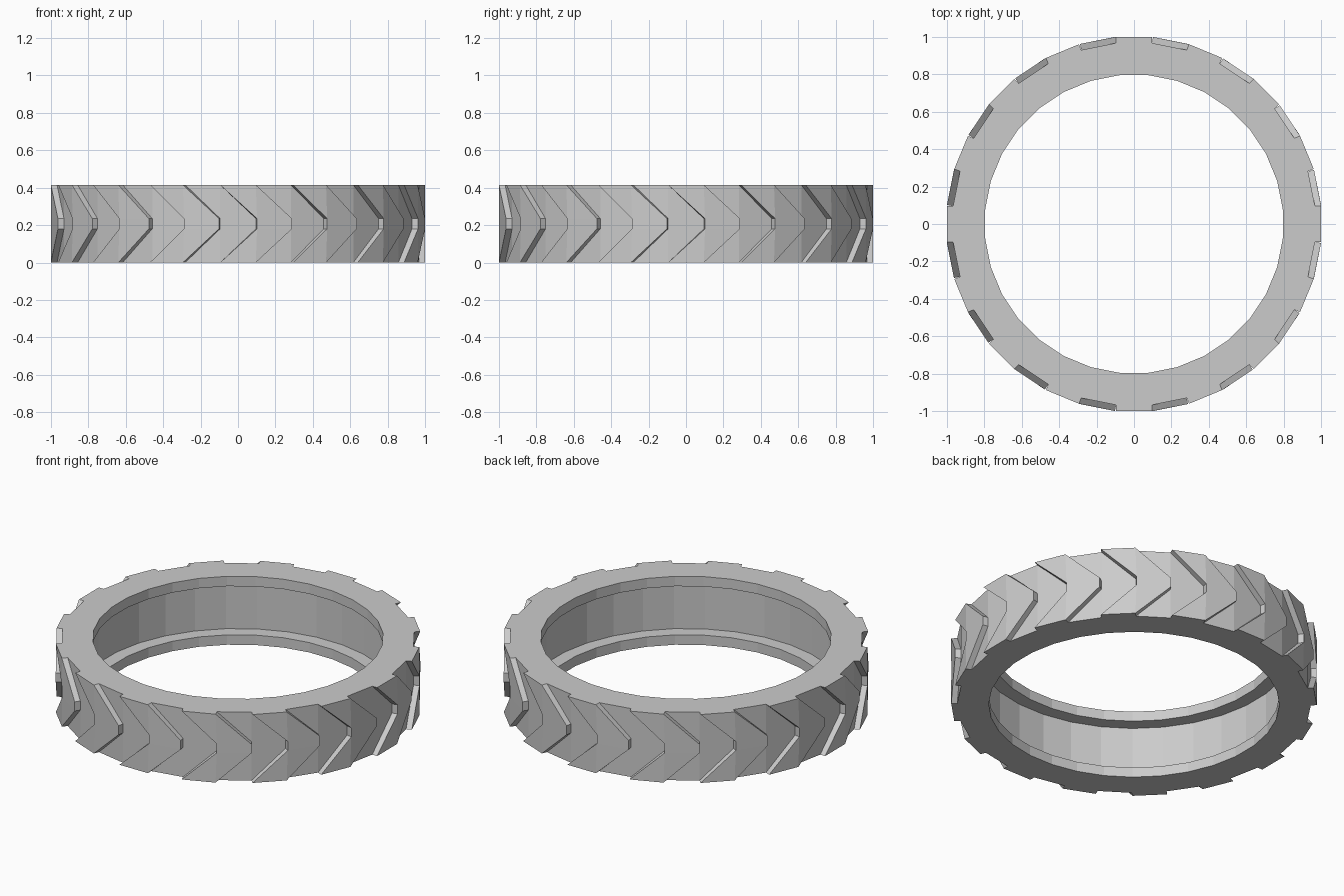
import bpy, bmesh, math
from mathutils import Vector

cube = bpy.data.objects.get("Cube")
if cube:
    bpy.data.objects.remove(cube, do_unlink=True)

SIDES = 32
STEP = 2 * math.pi / SIDES
HEIGHT = 0.415
DEPTH = 0.033          # tread block height
FLOOR = 1 - DEPTH      # distance of groove floor facets from the axis
LIP = 0.06


def corner(index, apothem, z):
    """Corner of a ring whose facets sit at the given distance from the axis."""
    a = (index - 0.5) * STEP
    r = apothem / math.cos(STEP / 2)
    return Vector((r * math.cos(a), r * math.sin(a), z))


def finish(bm, name, material):
    bmesh.ops.recalc_face_normals(bm, faces=bm.faces)
    mesh = bpy.data.meshes.new(name)
    bm.to_mesh(mesh)
    bm.free()
    mesh.materials.append(material)
    obj = bpy.data.objects.new(name, mesh)
    bpy.context.collection.objects.link(obj)
    return obj


rubber = bpy.data.materials.new("rubber grey")
rubber.use_nodes = True
color = (0.6, 0.6, 0.6, 1)
rubber.diffuse_color = color
rubber.node_tree.nodes["Principled BSDF"].inputs["Base Color"].default_value = color

# Tyre body: closed profile swept around the axis, with two inner lips
profile = [(FLOOR, 0), (FLOOR, HEIGHT), (0.795, HEIGHT), (0.795, HEIGHT - LIP),
           (0.875, HEIGHT - LIP), (0.875, LIP), (0.795, LIP), (0.795, 0)]
bm = bmesh.new()
rings = [[bm.verts.new(corner(i, r, z)) for r, z in profile] for i in range(SIDES)]
for i in range(SIDES):
    here, there = rings[i], rings[(i + 1) % SIDES]
    for j in range(len(profile)):
        k = (j + 1) % len(profile)
        bm.faces.new((here[j], there[j], there[k], here[k]))
finish(bm, "tyre_body", rubber)

# Tread blocks: chevrons one facet wide, stepping one facet round at the middle
rows = [(0, 0), (0.18, 1), (0.235, 1), (HEIGHT, 0)]
bm = bmesh.new()
for block in range(0, SIDES, 2):
    strips = []
    for z, shift in rows:
        i = block + shift
        out = Vector((math.cos(i * STEP), math.sin(i * STEP), 0)) * DEPTH
        low = [corner(i, FLOOR, z), corner(i + 1, FLOOR, z)]
        points = [low[0], low[0] + out, low[1] + out, low[1]]
        strips.append([bm.verts.new(p) for p in points])
    for n, (a, b) in enumerate(zip(strips, strips[1:])):
        # side walls
        bm.faces.new((a[0], a[1], b[1], b[0]))
        bm.faces.new((a[2], a[3], b[3], b[2]))
        # outer face, split along the facet edge
        if n == 0:
            bm.faces.new((a[1], a[2], b[1]))
            bm.faces.new((a[2], b[2], b[1]))
        elif n == 2:
            bm.faces.new((a[1], a[2], b[2]))
            bm.faces.new((a[1], b[2], b[1]))
        else:
            bm.faces.new((a[1], a[2], b[2], b[1]))
    bm.faces.new(strips[0])
    bm.faces.new(strips[-1])
finish(bm, "tread_blocks", rubber)
